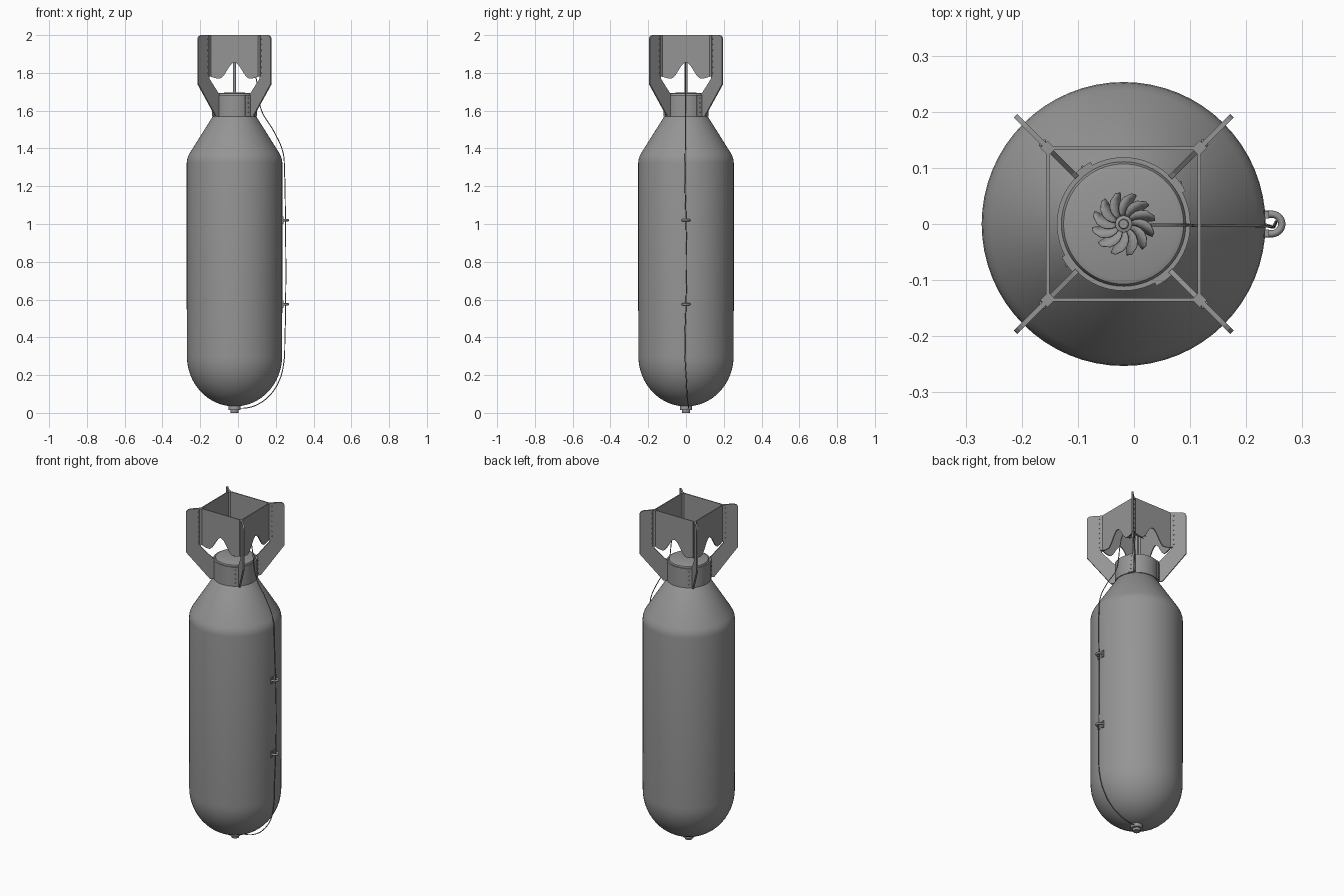
import bpy, bmesh
from math import sin, cos, pi, radians, sqrt
from mathutils import Matrix, Vector

if "Cube" in bpy.data.objects:
    bpy.data.objects.remove(bpy.data.objects["Cube"])

CX = -0.0185                      # body axis offset in x
AXIS = Matrix.Translation((CX, 0, 0))
R2 = sqrt(2)

# Dark grey paint
PAINT = bpy.data.materials.new("dark_grey_paint")
PAINT.diffuse_color = (0.3, 0.3, 0.3, 1)
PAINT.use_nodes = True
PAINT.node_tree.nodes["Principled BSDF"].inputs["Base Color"].default_value = PAINT.diffuse_color


def finish(name, bm, smooth=True):
    bmesh.ops.recalc_face_normals(bm, faces=bm.faces)
    me = bpy.data.meshes.new(name)
    bm.to_mesh(me)
    bm.free()
    me.materials.append(PAINT)
    ob = bpy.data.objects.new(name, me)
    bpy.context.collection.objects.link(ob)
    if smooth:
        bpy.ops.object.select_all(action='DESELECT')
        ob.select_set(True)
        bpy.context.view_layer.objects.active = ob
        bpy.ops.object.shade_smooth_by_angle(angle=radians(35))
    return ob


def lathe(name, prof, seg=64):
    bm = bmesh.new()
    vs = [bm.verts.new((r, 0, z)) for r, z in prof]
    es = [bm.edges.new(p) for p in zip(vs, vs[1:])]
    bmesh.ops.spin(bm, geom=vs + es, cent=(0, 0, 0), axis=(0, 0, 1),
                   angle=2 * pi, steps=seg, use_duplicate=False)
    bmesh.ops.remove_doubles(bm, verts=bm.verts, dist=1e-5)
    bm.transform(AXIS)
    return finish(name, bm)


def prism(bm, pts, thick, mat):
    """Extrude an outline in the local x-z plane along local y."""
    vs = [bm.verts.new(mat @ Vector((a, -thick / 2, z))) for a, z in pts]
    f = bm.faces.new(vs)
    g = bmesh.ops.extrude_face_region(bm, geom=[f])
    d = mat.to_3x3() @ Vector((0, thick, 0))
    bmesh.ops.translate(bm, vec=d, verts=[v for v in g['geom'] if isinstance(v, bmesh.types.BMVert)])


def tube(name, pts, r, kind='POLY', res=8):
    cu = bpy.data.curves.new(name, 'CURVE')
    cu.dimensions = '3D'
    cu.bevel_depth, cu.bevel_resolution, cu.resolution_u = r, 2, res
    cu.use_fill_caps = True
    cu.materials.append(PAINT)
    if kind == 'BEZIER':
        sp = cu.splines.new('BEZIER')
        sp.bezier_points.add(len(pts) - 1)
        for b, p in zip(sp.bezier_points, pts):
            b.co = p
            b.handle_left_type = b.handle_right_type = 'AUTO'
    else:
        sp = cu.splines.new('POLY')
        sp.points.add(len(pts) - 1)
        for b, p in zip(sp.points, pts):
            b.co = (*p, 1)
    ob = bpy.data.objects.new(name, cu)
    bpy.context.collection.objects.link(ob)
    return ob


# Main casing: rounded nose, straight barrel, conical shoulder
nose = [(0.252 * sin(t * pi / 32), 0.30 - 0.266 * cos(t * pi / 32)) for t in range(17)]
lathe("casing", nose + [(0.253, 0.6), (0.253, 1.325), (0.251, 1.342), (0.246, 1.358),
                        (0.238, 1.374), (0.118, 1.565), (0.11, 1.572), (0, 1.572)])

# Tail plug and surrounding collar
lathe("tail_plug", [(0, 1.57), (0.111, 1.57), (0.111, 1.683), (0.107, 1.691), (0.099, 1.694), (0, 1.696)])
lathe("tail_collar", [(0.111, 1.568), (0.119, 1.568), (0.119, 1.684), (0.111, 1.684), (0.111, 1.568)])

# Nose fuze
lathe("nose_fuze", [(0, 0), (0.02, 0), (0.022, 0.004), (0.022, 0.014), (0.033, 0.016),
                    (0.033, 0.036), (0.028, 0.045), (0, 0.045)], 24)

# Four diagonal fins
corner = [(0.173 + 0.02 * sin(t * pi / 8), 1.98 + 0.02 * cos(t * pi / 8)) for t in range(5)]
outline = [(0.135, 2.0)] + corner + [(0.193, 1.74), (0.100, 1.57), (0.083, 1.57),
                                    (0.083, 1.69), (0.090, 1.697), (0.135, 1.768)]
bm = bmesh.new()
for k in range(4):
    prism(bm, [(a * R2, z) for a, z in outline], 0.009,
          AXIS @ Matrix.Rotation(pi / 4 + k * pi / 2, 4, 'Z'))
finish("tail_fins", bm, False)

# Box tail walls with a bell-shaped cut in the lower edge
def lower_edge(u):
    a = abs(u)
    if a < 0.08:
        return 1.77 + 0.0425 * (1 + cos(pi * a / 0.08))
    return 1.77 + 0.015 * ((a - 0.08) / 0.055) ** 2

wall = [(0.135, 2.0), (-0.135, 2.0)] + [(-0.135 + 0.27 * i / 36, lower_edge(-0.135 + 0.27 * i / 36)) for i in range(37)]
bm = bmesh.new()
for k in range(4):
    prism(bm, wall, 0.006, AXIS @ Matrix.Rotation(k * pi / 2, 4, 'Z') @ Matrix.Translation((0, -0.135, 0)))
finish("box_tail_walls", bm, False)

# Corner strips joining walls and fins
bm = bmesh.new()
for k in range(4):
    m = AXIS @ Matrix.Rotation(pi / 4 + k * pi / 2, 4, 'Z') @ Matrix.Translation((0.135 * R2, 0, 1.89))
    bmesh.ops.create_cube(bm, size=1, matrix=m @ Matrix.Diagonal((0.02, 0.018, 0.218, 1)))
finish("corner_strips", bm, False)

# Curved fin flanges wrapped on the collar
bm = bmesh.new()
for k in range(4):
    rings = []
    for i in range(6):
        a = pi / 4 + k * pi / 2 - radians(17) * i / 5
        rings.append([bm.verts.new((CX + r * cos(a), r * sin(a), z))
                      for r, z in ((0.117, 1.57), (0.125, 1.57), (0.125, 1.684), (0.117, 1.684))])
    for p, q in zip(rings, rings[1:]):
        for j in range(4):
            bm.faces.new((p[j], p[(j + 1) % 4], q[(j + 1) % 4], q[j]))
    bm.faces.new(rings[0])
    bm.faces.new(rings[-1])
finish("fin_flanges", bm)

# Rivets on fins and flanges
bm = bmesh.new()
def rivet(m):
    bmesh.ops.create_uvsphere(bm, u_segments=8, v_segments=6, radius=0.003, matrix=m)
for k in range(4):
    turn = AXIS @ Matrix.Rotation(pi / 4 + k * pi / 2, 4, 'Z')
    for i in range(7):
        for s in (-1, 1):
            rivet(turn @ Matrix.Translation((0.1445 * R2, s * 0.005, 1.80 + 0.03 * i)))
    for i in range(4):
        rivet(turn @ Matrix.Rotation(radians(-9), 4, 'Z') @ Matrix.Translation((0.125, 0, 1.59 + 0.026 * i)))
finish("rivets", bm)

# Tail fuze shaft and hub
lathe("tail_fuze_shaft", [(0, 1.69), (0.008, 1.69), (0.008, 1.865), (0.015, 1.867), (0.015, 1.89),
                          (0.009, 1.892), (0.008, 1.898), (0, 1.898)], 24)

# Arming vane: twelve swept, pitched blades
bm = bmesh.new()
N = 5
for k in range(12):
    rows = []
    for i in range(N + 1):
        t = i / N
        r = 0.013 + 0.043 * t
        mid = 2 * pi * k / 12 - 0.35 * t * t
        half = (0.004 + 0.007 * sin(pi * min(t * 0.85, 1))) * (1 if i < N else 0.6) / r
        rows.append([bm.verts.new((CX + r * cos(mid + s * half), r * sin(mid + s * half), 1.878 + s * 0.007))
                     for s in (-1, 1)])
    for p, q in zip(rows, rows[1:]):
        bm.faces.new((p[0], p[1], q[1], q[0]))
vane = finish("arming_vane", bm)
vane.modifiers.new("thickness", 'SOLIDIFY').thickness = 0.0015

# Suspension lugs: U loop with a base pad
for n, z in (("lower", 0.575), ("upper", 1.02)):
    arc = [(0.245 + 0.0185 * cos(a), 0.0175 * sin(a), z) for a in [pi * (i / 12 - 0.5) for i in range(13)]]
    tube(n + "_lug", [(0.225, -0.0175, z)] + arc + [(0.225, 0.0175, z)], 0.0065)
    bm = bmesh.new()
    for s in (-1, 1):
        m = Matrix.Translation((0.235, s * 0.0165, z))
        bmesh.ops.create_cube(bm, size=1, matrix=m @ Matrix.Diagonal((0.012, 0.014, 0.04, 1)))
    finish(n + "_lug_pads", bm, False)

# Arming wire running from the vane, through the lugs, to the nose
tube("arming_wire", [(0.03, -0.002, 1.875), (0.075, -0.002, 1.84), (0.098, -0.002, 1.76),
                     (0.108, -0.003, 1.68), (0.126, -0.003, 1.597), (0.19, -0.003, 1.49),
                     (0.238, -0.004, 1.38), (0.246, -0.006, 1.28), (0.251, 0.0, 1.02),
                     (0.253, 0.004, 0.8), (0.252, 0.0, 0.575), (0.248, -0.006, 0.38),
                     (0.243, -0.004, 0.27), (0.218, 0.002, 0.17), (0.165, 0.006, 0.09),
                     (0.10, 0.012, 0.043), (0.05, 0.014, 0.027), (0.0, 0.014, 0.024)], 0.0025, 'BEZIER', 6)
